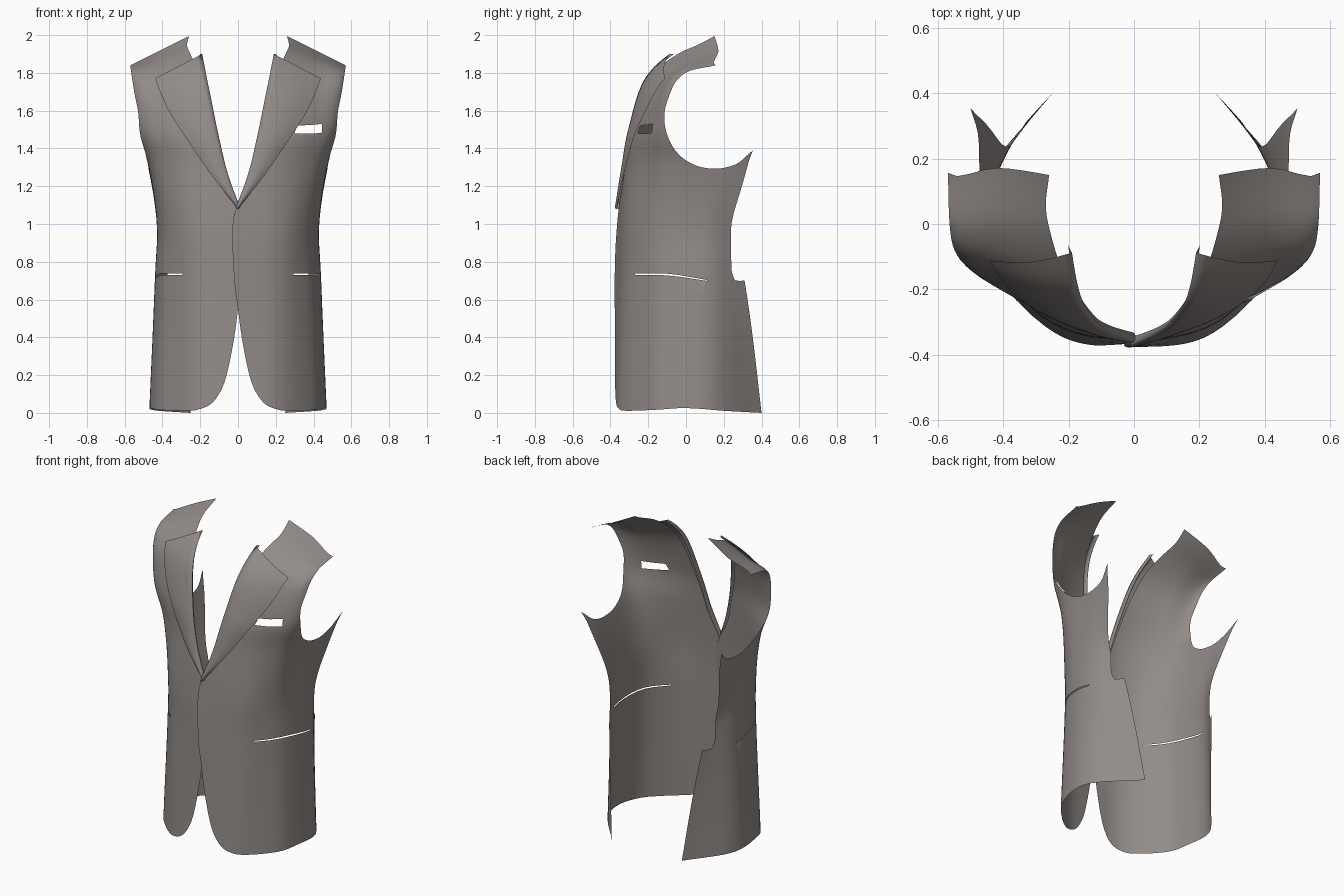
import bpy, math
from mathutils import Vector
from mathutils.geometry import delaunay_2d_cdt

if "Cube" in bpy.data.objects:
    bpy.data.objects.remove(bpy.data.objects["Cube"])

cloth = bpy.data.materials.new("warm grey cloth")
cloth.diffuse_color = (0.29, 0.262, 0.248, 1)
cloth.use_nodes = True
cloth.node_tree.nodes["Principled BSDF"].inputs["Base Color"].default_value = cloth.diffuse_color

# Cross-sections from front edge to back edge: height, shoulder slope, (x, y) points
SECTIONS = [
    (0.0, 0, [(-.03, -.39), (.2, -.355), (.36, -.235), (.445, -.1), (.455, .14), (.25, .40)]),
    (0.7, 0, [(-.03, -.38), (.2, -.33), (.33, -.235), (.415, -.1), (.435, .12), (.33, .315)]),
    (1.0, 0, [(-.03, -.365), (.2, -.325), (.33, -.24), (.41, -.1), (.43, .1), (.40, .24)]),
    (1.3, 0, [(-.03, -.34), (.2, -.30), (.36, -.215), (.455, -.1), (.475, .12), (.47, .32)]),
    (1.5, 0, [(0, -.305), (.22, -.275), (.40, -.205), (.525, -.1), (.535, .13), (.54, .42)]),
    (1.7, .15, [(.05, -.235), (.25, -.19), (.41, -.14), (.55, -.08)]),
    (1.8, .3, [(.1, -.07), (.25, -.05), (.42, -.02), (.565, 0)]),
    (1.84, .5, [(.12, .12), (.26, .15), (.42, .172), (.57, .157)]),
]
ROWS = []
for z, slope, pts in SECTIONS:
    while len(pts) < 6:
        pts = pts + [(pts[-1][0] + .01, pts[-1][1] + .2)]
    ROWS.append([Vector((x, y, z + slope * max(0, .57 - x))) for x, y in pts])


def spline(pts, t):
    """Catmull-Rom curve through pts; t runs 0..len-1."""
    n = len(pts)
    i = max(0, min(n - 2, math.floor(t)))
    f = t - i
    b, c = pts[i], pts[i + 1]
    a = pts[i - 1] if i > 0 else b * 2 - c
    d = pts[i + 2] if i + 2 < n else c * 2 - b
    return b + (c - a) * (.5 * f) + (a * 2 - b * 5 + c * 4 - d) * (.5 * f * f) \
        + (b * 3 - a - c * 3 + d) * (.5 * f ** 3)


def surf(p, v):
    i = max(0, min(6, math.floor(v)))
    lo, hi = max(0, i - 1), min(7, i + 2)
    return spline([spline(ROWS[k], p) for k in range(lo, hi + 1)], v - lo)


SAMPLES = [(p / 8, v / 8, surf(p / 8, v / 8)) for p in range(-3, 44) for v in range(0, 57)]


def find(axis, a, z):
    """Surface coordinates of the point seen at (a, z) from the front (axis 0) or side (axis 1)."""
    def err(q):
        return (q[axis] - a) ** 2 + (q.z - z) ** 2
    ok = [s for s in SAMPLES if (s[0] <= 3.1 if axis == 0 else s[0] >= 1.4)]
    p, v, _ = min(ok, key=lambda s: err(s[2]))
    step = .0625
    for _ in range(6):
        p, v = min(((p + i * step, min(7, max(0, v + j * step))) for i in (-1, 0, 1) for j in (-1, 0, 1)),
                   key=lambda c: err(surf(*c)))
        step *= .55
    return Vector((p, v))


def curve(pts, n=4):
    return [spline(pts, k / n) for k in range((len(pts) - 1) * n + 1)]


def seen(axis, pts):
    return [find(axis, a, z) for a, z in pts]


# Outline of one body panel, in surface coordinates
seam = [Vector((1 + k / 4, 7)) for k in range(9)]
armhole = [Vector((3, 7)), Vector((3, 6.5)), Vector((3, 6)), Vector((3, 5))] + seen(1, [
    (-.115, 1.58), (-.095, 1.46), (-.04, 1.37), (.04, 1.315), (.12, 1.295), (.2, 1.297), (.28, 1.325), (.355, 1.39)])
back = seen(1, [(.355, 1.39), (.31, 1.25), (.265, 1.1), (.237, .93), (.24, .78), (.255, .71), (.275, .70), (.31, .70)])
vent = seen(1, [(.31, .70), (.36, .35), (.40, 0)])
hem = seen(1, [(.40, 0), (.2, .012), (0, .025), (-.15, .018)]) + seen(0, [
    (.27, .012), (.2, .02), (.14, .05), (.09, .12), (.055, .22), (.02, .4), (0, .55), (-.02, .7), (-.03, .9), (-.025, 1.03),
    (0, 1.1)])
roll = seen(0, [(0, 1.1), (.075, 1.25), (.125, 1.45), (.175, 1.65), (.22, 1.82)]) + [
    Vector((1, 6)), Vector((1.1, 6.5)), Vector((1, 7))]
OUTLINE = []
for part in (seam, curve(armhole), curve(back), curve(vent), curve(hem), curve(roll)):
    OUTLINE += part[:-1]
hip_slit = curve(seen(1, [(-.27, .737), (-.1, .737), (.11, .704)])) + \
    curve(seen(1, [(.11, .698), (-.1, .727), (-.27, .731)]))
breast_slit = seen(0, [(.315, 1.522), (.38, 1.523), (.445, 1.53), (.443, 1.482), (.37, 1.478), (.298, 1.48)])


def inside(q, loop):
    hit = False
    for a, b in zip(loop, loop[1:] + loop[:1]):
        if (a.y > q.y) != (b.y > q.y) and q.x < a.x + (q.y - a.y) * (b.x - a.x) / (b.y - a.y):
            hit = not hit
    return hit


def make(name, verts, faces, side):
    if side < 0:
        # the right-hand side lies under the left where they overlap
        verts = [Vector((-q.x, q.y + .014 * max(0, 1 - (q.x + .03) / .15), q.z)) for q in verts]
        faces = [tuple(reversed(f)) for f in faces]
    me = bpy.data.meshes.new(name)
    me.from_pydata([tuple(q) for q in verts], [], faces)
    me.materials.append(cloth)
    me.shade_smooth()
    ob = bpy.data.objects.new(name, me)
    bpy.context.collection.objects.link(ob)


def panel(name, holes, side):
    loops = [OUTLINE] + holes
    pts, edges = [], []
    for lp in loops:
        s = len(pts)
        pts += lp
        edges += [(s + k, s + (k + 1) % len(lp)) for k in range(len(lp))]
    rim = list(pts)
    for i in range(-3, 44):
        for j in range(0, 57):
            q = Vector((i / 8, j / 8))
            if min((q - r).length_squared for r in rim) > .0036 and inside(q, OUTLINE):
                pts.append(q)
    out = delaunay_2d_cdt(pts, edges, [], 0, 1e-5)
    vs, faces = out[0], []
    for f in out[2]:
        c = sum((vs[k] for k in f), Vector((0, 0))) / len(f)
        if inside(c, OUTLINE) and not any(inside(c, h) for h in holes):
            faces.append(tuple(f))
    make(name, [surf(*q) for q in vs], faces, side)


panel("body_panel_left", [hip_slit, breast_slit], 1)
panel("body_panel_right", [hip_slit], -1)

# Lapels: lofted between roll line and outer edge, lying just in front of the body
inner = [Vector(c) for c in [(-.012, 1.085), (.055, 1.27), (.105, 1.48), (.15, 1.7), (.19, 1.9)]]
outer = [Vector(c) for c in [(.0, 1.08), (.145, 1.265), (.275, 1.455), (.375, 1.615), (.44, 1.77)]]
N, M = 24, 8
verts, faces = [], []
for i in range(N + 1):
    a, b = spline(inner, i * 4 / N), spline(outer, i * 4 / N)
    for j in range(-1, M + 1):
        c = a.lerp(b, max(0, j) / M)
        q = surf(*find(0, c.x, c.y))
        lift = .012 + .01 * math.sin(math.pi * max(0, j) / M)
        if j < 0:
            verts.append(Vector((c.x + .012, q.y + .012, c.y)))   # turned-in fold
        else:
            verts.append(Vector((c.x, q.y - lift, c.y)))
W = M + 2
for i in range(N):
    for j in range(W - 1):
        k = i * W + j
        faces.append((k, k + 1, k + 1 + W, k + W))
make("lapel_left", verts, faces, 1)
make("lapel_right", verts, faces, -1)
